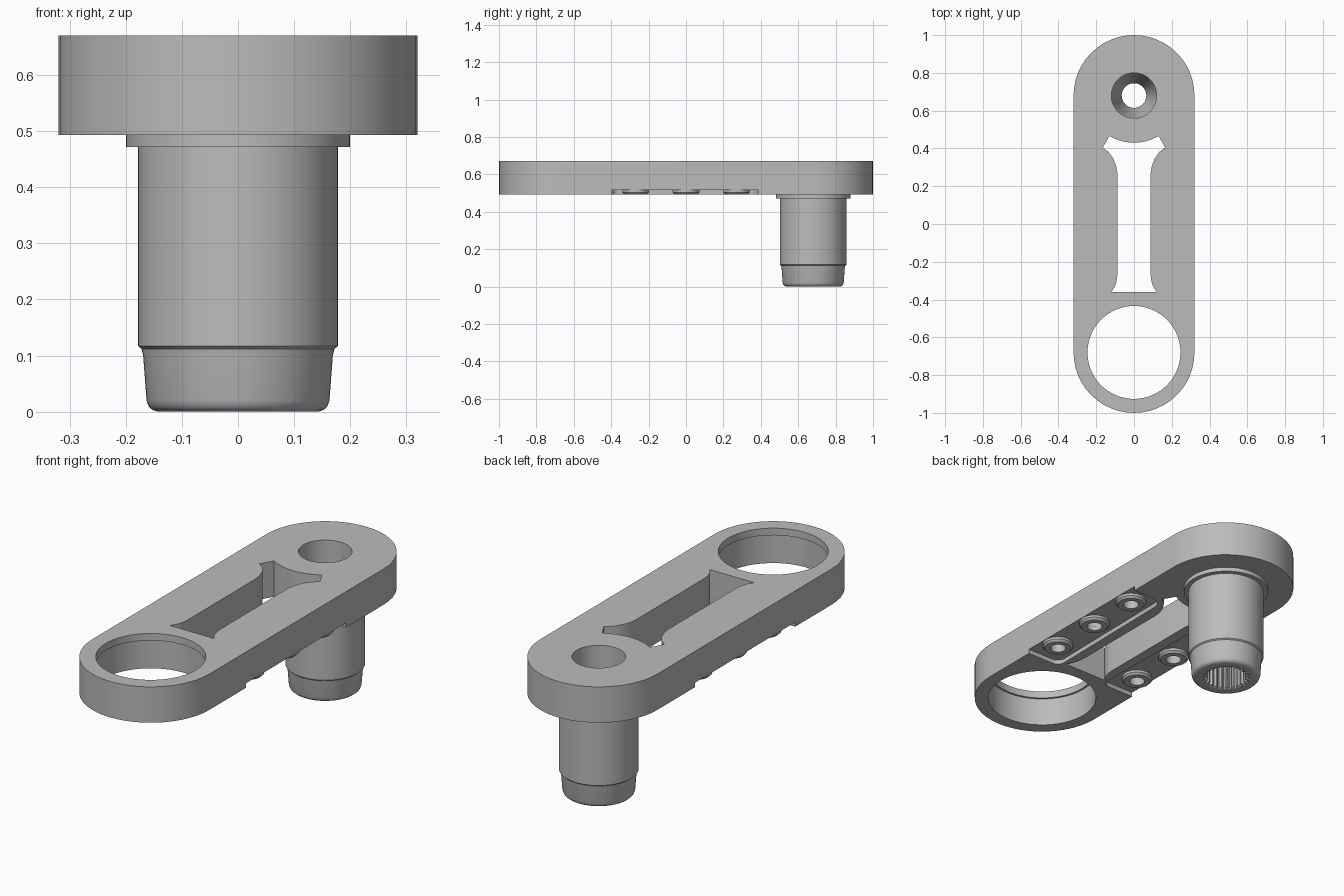
import bpy, bmesh, math
from math import sin, cos, pi, radians

if "Cube" in bpy.data.objects:
    bpy.data.objects.remove(bpy.data.objects["Cube"])

grey = bpy.data.materials.new("machined grey")
grey.use_nodes = True
grey.diffuse_color = (0.5, 0.5, 0.5, 1)
grey.node_tree.nodes["Principled BSDF"].inputs["Base Color"].default_value = (0.5, 0.5, 0.5, 1)

BOTTOM, TOP, END = 0.493, 0.67, 0.68
RECESS = BOTTOM + 0.022


def finish(name, bm):
    bmesh.ops.recalc_face_normals(bm, faces=bm.faces)
    mesh = bpy.data.meshes.new(name)
    bm.to_mesh(mesh)
    bm.free()
    mesh.materials.append(grey)
    obj = bpy.data.objects.new(name, mesh)
    bpy.context.scene.collection.objects.link(obj)
    return obj


def prism(name, outline, z0, z1):
    bm = bmesh.new()
    face = bm.faces.new([bm.verts.new((x, y, z0)) for x, y in outline])
    top = bmesh.ops.extrude_face_region(bm, geom=[face])["geom"]
    verts = [v for v in top if isinstance(v, bmesh.types.BMVert)]
    bmesh.ops.translate(bm, verts=verts, vec=(0, 0, z1 - z0))
    return finish(name, bm)


def arc(cx, cy, r, a0, a1, n):
    return [(cx + r * cos(radians(a0 + (a1 - a0) * i / n)),
             cy + r * sin(radians(a0 + (a1 - a0) * i / n))) for i in range(n + 1)]


def disc(name, x, y, r, z0, z1, n=48):
    return prism(name, arc(x, y, r, 0, 360, n)[:-1], z0, z1)


def lathe(name, profile, x, y, n=96):
    """Revolve a closed (radius, z, tooth depth) profile; teeth run every four steps."""
    bm = bmesh.new()
    rings = []
    for i in range(n):
        a = 2 * pi * i / n
        rings.append([bm.verts.new((x + (r - (t if i % 4 < 2 else 0)) * cos(a),
                                    y + (r - (t if i % 4 < 2 else 0)) * sin(a), z))
                      for r, z, t in profile])
    m = len(profile)
    for i in range(n):
        a, b = rings[i], rings[(i + 1) % n]
        for j in range(m):
            k = (j + 1) % m
            bm.faces.new((a[j], b[j], b[k], a[k]))
    return finish(name, bm)


def cut(target, cutter):
    cutter.hide_render = True
    mod = target.modifiers.new("cut", 'BOOLEAN')
    mod.operation, mod.solver, mod.object = 'DIFFERENCE', 'EXACT', cutter
    bpy.context.view_layer.update()
    dg = bpy.context.evaluated_depsgraph_get()
    mesh = bpy.data.meshes.new_from_object(target.evaluated_get(dg))
    target.modifiers.clear()
    target.data = mesh
    bpy.data.objects.remove(cutter)


def smooth(obj, angle=35):
    bpy.ops.object.select_all(action='DESELECT')
    obj.select_set(True)
    bpy.context.view_layer.objects.active = obj
    bpy.ops.object.shade_smooth_by_angle(angle=radians(angle))


# Arm plate with rounded ends
plate = prism("arm_plate", arc(0, END, 0.32, 0, 180, 24) + arc(0, -END, 0.32, 180, 360, 24),
              BOTTOM, TOP)

# Large bore with a thin lip at the top, and the pin hole
cut(plate, disc("bore_cutter", 0, -END, 0.246, 0.4, 0.8, 64))
cut(plate, disc("bore_step_cutter", 0, -END, 0.256, 0.4, 0.635, 64))
cut(plate, disc("pin_hole_cutter", 0, END, 0.12, 0.4, 0.8))

# Long slot with flared ends, the far end concentric with the pin
side = [(0.12, -0.36), (0.102, -0.333), (0.092, -0.303), (0.088, -0.27),
        (0.088, 0.27), (0.094, 0.305), (0.109, 0.345), (0.133, 0.38), (0.165, 0.405)]
end_arc = arc(0, END, 0.25, 301.3, 238.7, 12)
slot = side + end_arc + [(-x, y) for x, y in reversed(side)]
cut(plate, prism("slot_cutter", slot, 0.4, 0.8))

# Shallow underside recess on each rail, leaving a ridge beside the slot
rail = ([(0.4, -0.395), (0.4, 0.385)] + arc(0.205, 0.325, 0.06, 90, 180, 8)
        + arc(0.175, -0.355, 0.04, 180, 270, 6))
for s in (1, -1):
    cut(plate, prism("recess_cutter", [(s * x, y) for x, y in rail], 0.4, RECESS))
    for y in (-0.27, 0, 0.27):
        cut(plate, disc("screw_hole_cutter", s * 0.245, y, 0.036, 0.4, 0.59, 32))
smooth(plate)

# Screw bosses standing in the recesses
for s, label in ((1, "left"), (-1, "right")):
    for i, y in enumerate((-0.27, 0, 0.27)):
        boss = lathe(f"{label}_boss_{i + 1}",
                     [(0.036, RECESS + 0.002, 0), (0.072, RECESS + 0.002, 0),
                      (0.072, BOTTOM + 0.01, 0), (0.062, BOTTOM, 0), (0.036, BOTTOM, 0)],
                     s * 0.245, y, 40)
        smooth(boss)

# Hollow pin: shoulder, barrel, tapered tip, toothed socket below and cone above
pin = lathe("hollow_pin", [
    (0.12, BOTTOM, 0), (0.2, BOTTOM, 0), (0.2, 0.472, 0), (0.178, 0.472, 0),
    (0.178, 0.117, 0), (0.172, 0.112, 0), (0.169, 0.1, 0), (0.163, 0.02, 0),
    (0.159, 0.009, 0), (0.152, 0.003, 0), (0.143, 0, 0), (0.112, 0, 0),
    (0.108, 0.006, 0.014), (0.108, 0.2, 0.014), (0.065, 0.2, 0),
    (0.065, 0.25, 0), (0.12, 0.36, 0)], 0, END)
smooth(pin)
